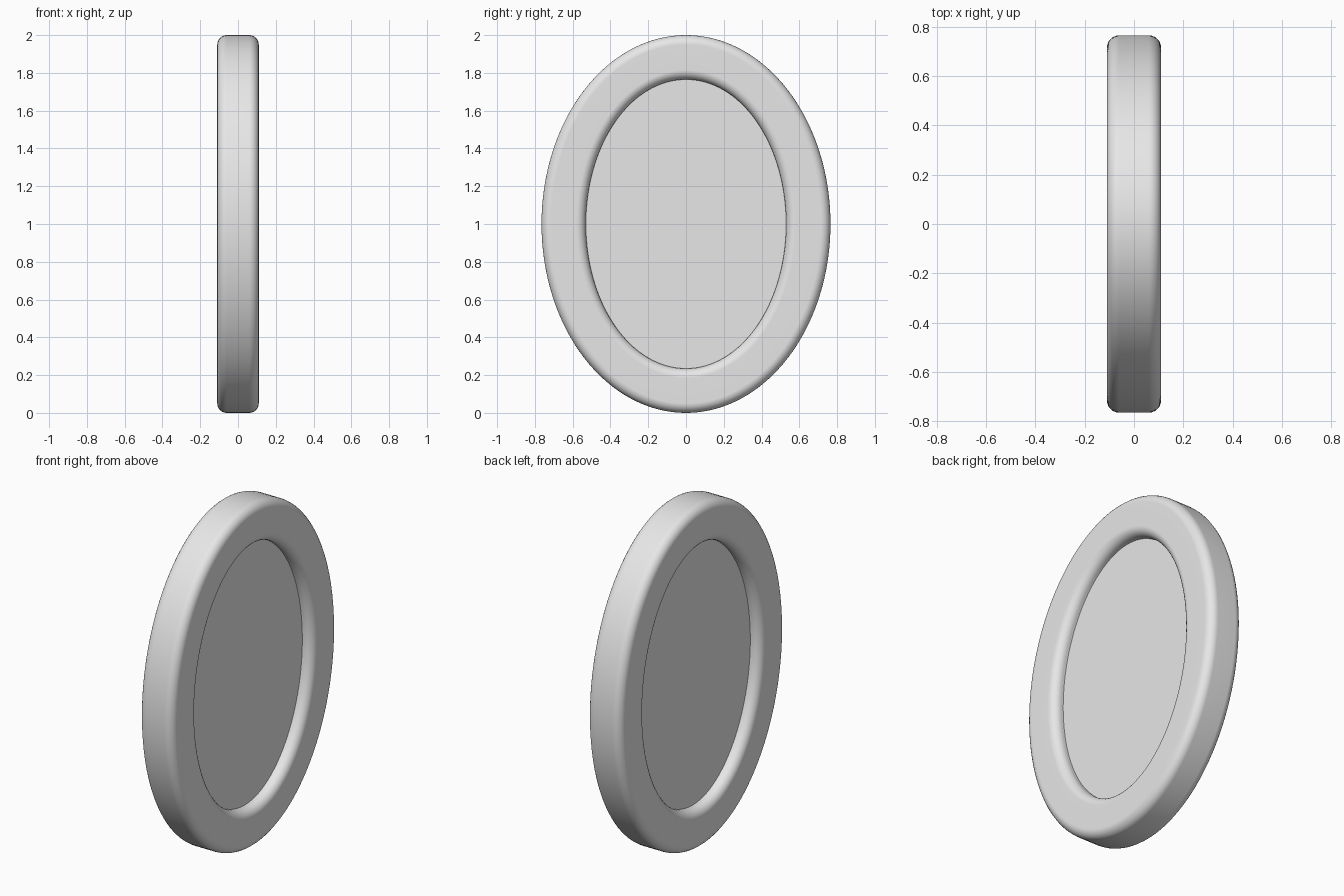
import bpy
import bmesh
from math import cos, sin, pi, radians

cube = bpy.data.objects.get("Cube")
if cube:
    bpy.data.objects.remove(cube, do_unlink=True)

HALF_DEPTH = 0.11           # half thickness of the rim along x
HALF_WIDTH = 0.765          # outer ellipse along y
HALF_HEIGHT = 1.0           # outer ellipse along z
RIM = 0.235                 # rim width
ROUND = 0.05                # rounding of the rim corners
PANEL_HALF_DEPTH = 0.045
SIDES = 128
CORNER_STEPS = 6

# Single light grey finish
grey = bpy.data.materials.new("light_grey")
grey.use_nodes = True
colour = (0.8, 0.8, 0.8, 1)
grey.diffuse_color = colour
grey.node_tree.nodes["Principled BSDF"].inputs["Base Color"].default_value = colour


def ellipse_ring(bm, x, inset):
    """Add one ellipse of vertices, inset from the outer edge."""
    ring = []
    for i in range(SIDES):
        a = 2 * pi * i / SIDES
        y = (HALF_WIDTH - inset) * cos(a)
        z = HALF_HEIGHT + (HALF_HEIGHT - inset) * sin(a)
        ring.append(bm.verts.new((x, y, z)))
    return ring


def bridge(bm, a, b):
    for i in range(SIDES):
        j = (i + 1) % SIDES
        bm.faces.new((a[i], a[j], b[j], b[i]))


def finish(bm, name):
    bmesh.ops.recalc_face_normals(bm, faces=bm.faces)
    mesh = bpy.data.meshes.new(name)
    bm.to_mesh(mesh)
    bm.free()
    mesh.materials.append(grey)
    obj = bpy.data.objects.new(name, mesh)
    bpy.context.collection.objects.link(obj)
    bpy.ops.object.select_all(action="DESELECT")
    obj.select_set(True)
    bpy.context.view_layer.objects.active = obj
    bpy.ops.object.shade_smooth_by_angle(angle=radians(40))
    return obj


# Oval rim: rounded rectangle section carried round the ellipse
section = []
corners = [(1, 1), (-1, 1), (-1, -1), (1, -1)]
for c, (sx, sr) in enumerate(corners):
    for k in range(CORNER_STEPS + 1):
        a = (c + k / CORNER_STEPS) * pi / 2
        x = sx * (HALF_DEPTH - ROUND) + ROUND * cos(a)
        inset = RIM / 2 + sr * (RIM / 2 - ROUND) + ROUND * sin(a)
        section.append((x, inset))

bm = bmesh.new()
rings = [ellipse_ring(bm, x, inset) for x, inset in section]
for k, ring in enumerate(rings):
    bridge(bm, ring, rings[(k + 1) % len(rings)])
rim = finish(bm, "oval_rim")
weighted = rim.modifiers.new("even_shading", "WEIGHTED_NORMAL")
weighted.keep_sharp = True

# Flat panel recessed on both sides, its edge tucked into the rim
bm = bmesh.new()
front = ellipse_ring(bm, PANEL_HALF_DEPTH, RIM - 0.01)
back = ellipse_ring(bm, -PANEL_HALF_DEPTH, RIM - 0.01)
bridge(bm, front, back)
bm.faces.new(front)
bm.faces.new(back)
finish(bm, "recessed_panel")
